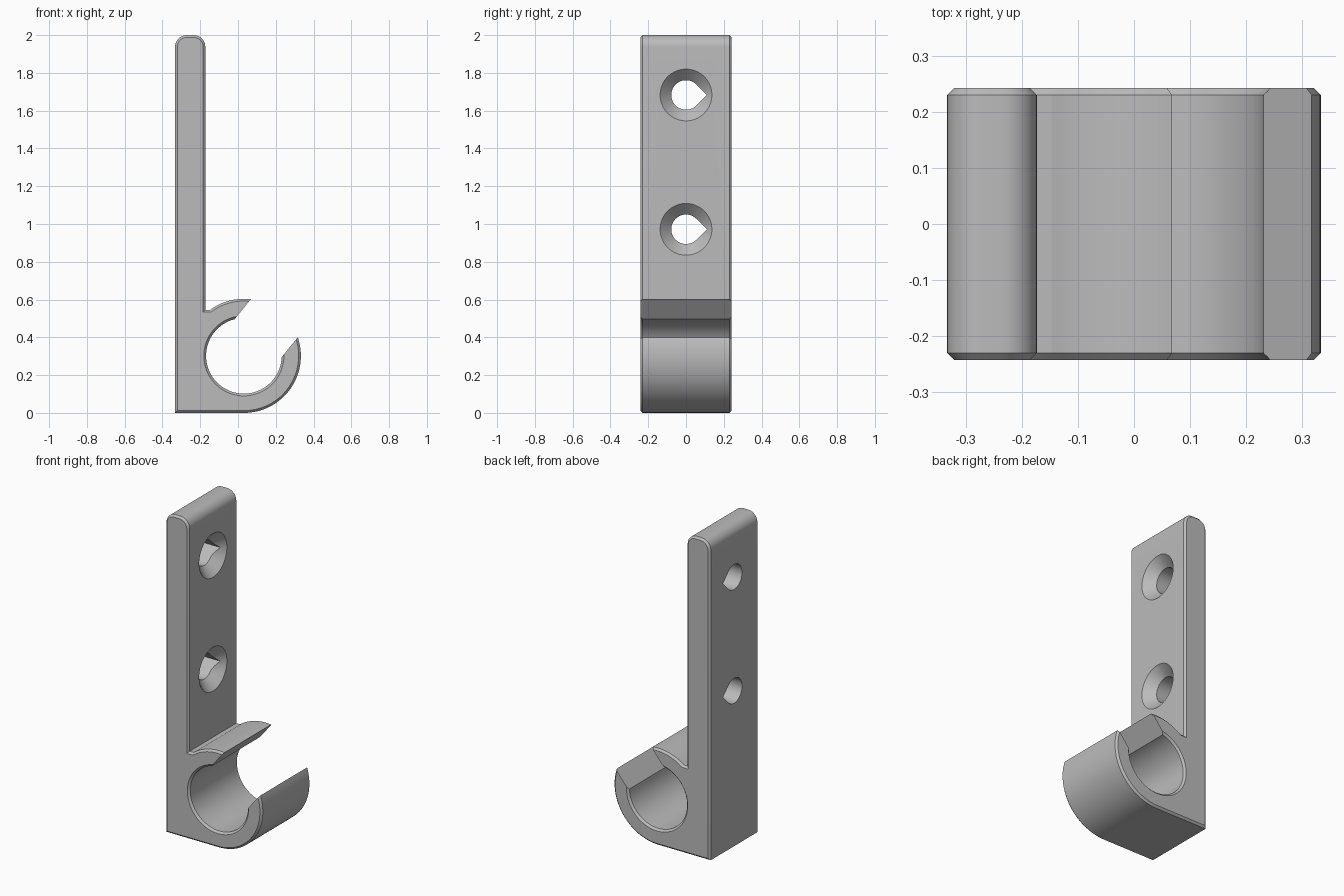
import bpy, bmesh
from math import sin, cos, pi, radians, sqrt
from mathutils import Vector, Matrix

cube = bpy.data.objects.get("Cube")
if cube:
    bpy.data.objects.remove(cube)

HALF = 0.242                     # half depth
CHAMFER = 0.012
BACK, FACE, TOP = -0.333, -0.173, 2.0
RING = Vector((0.031, 0.302))    # clip centre in x, z
R_OUT, R_IN = 0.302, 0.2

grey = bpy.data.materials.new("plain grey")
grey.use_nodes = True
grey.diffuse_color = (0.5, 0.5, 0.5, 1)
grey.node_tree.nodes["Principled BSDF"].inputs["Base Color"].default_value = (0.5, 0.5, 0.5, 1)


def arc(cx, cz, r, start, end, n):
    angles = [radians(start + (end - start) * i / n) for i in range(n + 1)]
    return [(cx + r * cos(a), cz + r * sin(a)) for a in angles]


def make_object(name, bm):
    bmesh.ops.recalc_face_normals(bm, faces=bm.faces)
    mesh = bpy.data.meshes.new(name)
    bm.to_mesh(mesh)
    bm.free()
    mesh.materials.append(grey)
    obj = bpy.data.objects.new(name, mesh)
    bpy.context.collection.objects.link(obj)
    return obj


def prism(name, outline, axis, low, high, chamfer=0):
    """Extrude a closed outline along y (outline in x, z) or x (outline in y, z)."""
    bm = bmesh.new()
    place = (lambda p, t: (p[0], t, p[1])) if axis == "y" else (lambda p, t: (t, p[0], p[1]))
    ends = [[bm.verts.new(place(p, t)) for p in outline] for t in (low, high)]
    caps = [bm.faces.new(ring) for ring in ends]
    for i in range(len(outline)):
        j = (i + 1) % len(outline)
        bm.faces.new((ends[0][i], ends[0][j], ends[1][j], ends[1][i]))
    bmesh.ops.recalc_face_normals(bm, faces=bm.faces)
    if chamfer:
        rim = [e for cap in caps for e in cap.edges]
        bmesh.ops.bevel(bm, geom=rim, offset=chamfer, segments=1, affect="EDGES")
    return make_object(name, bm)


def lathe(name, profile, matrix, n=72):
    """Closed solid of (distance along axis, radius) rings."""
    bm = bmesh.new()
    rings = [[bm.verts.new(matrix @ Vector((r * cos(2 * pi * i / n), r * sin(2 * pi * i / n), t)))
              for i in range(n)] for t, r in profile]
    for a, b in zip(rings, rings[1:]):
        for i in range(n):
            j = (i + 1) % n
            bm.faces.new((a[i], a[j], b[j], b[i]))
    bm.faces.new(rings[0])
    bm.faces.new(rings[-1])
    return make_object(name, bm)


# Body: back plate with rounded top, shelf and round clip as one outline
shelf = 0.546
round_top = 0.062
join = 180 - 57.3 * ((shelf - RING.y) / R_OUT)
join_dx = -sqrt(R_OUT ** 2 - (shelf - RING.y) ** 2)
join = Vector((1, 0)).angle(Vector((join_dx, shelf - RING.y))) * 180 / pi
outline = [(BACK, 0)]
outline += arc(RING.x, RING.y, R_OUT, -90, join, 56)
outline += [(FACE, shelf)]
outline += arc(FACE - round_top, TOP - round_top, round_top, 0, 90, 10)
outline += arc(BACK + round_top, TOP - round_top, round_top, 90, 180, 10)
body = prism("wall_clip", outline, "y", -HALF, HALF, CHAMFER)

# Clip bore, chamfered at both mouths
over = 0.03
bore = lathe("bore_cutter",
             [(-HALF + CHAMFER - over, R_IN + over), (-HALF + CHAMFER, R_IN),
              (HALF - CHAMFER, R_IN), (HALF - CHAMFER + over, R_IN + over)],
             Matrix.Translation((RING.x, 0, RING.y)) @ Matrix.Rotation(-pi / 2, 4, "X"))

# Slanted mouth of the clip
along = Vector((cos(radians(51)), sin(radians(51))))
side = Vector((along.y, -along.x)) * 0.16
mouth = prism("mouth_cutter",
              [RING - side, RING + side, RING + side + along * 0.5, RING - side + along * 0.5],
              "y", -0.4, 0.4)
cutters = [bore, mouth]

# Teardrop screw holes with countersinks
hole = 0.078
for height in (0.972, 1.683):
    drop = arc(0, height, hole, 45, 315, 36) + [(hole * sqrt(2), height)]
    cutters.append(prism("screw_hole_cutter", drop, "x", -0.5, 0))
    cutters.append(lathe("countersink_cutter", [(FACE - 0.07, 0.067), (FACE + 0.01, 0.147)],
                         Matrix.Translation((0, 0, height)) @ Matrix.Rotation(pi / 2, 4, "Y")))

# Cut, then keep only the finished body
for cutter in cutters:
    cutter.hide_render = True
    mod = body.modifiers.new(cutter.name, "BOOLEAN")
    mod.operation, mod.solver, mod.object = "DIFFERENCE", "EXACT", cutter
bpy.context.view_layer.update()
result = bpy.data.meshes.new_from_object(body.evaluated_get(bpy.context.evaluated_depsgraph_get()))
body.modifiers.clear()
body.data = result
for cutter in cutters:
    bpy.data.objects.remove(cutter)

bpy.ops.object.select_all(action="DESELECT")
body.select_set(True)
bpy.context.view_layer.objects.active = body
bpy.ops.object.shade_smooth_by_angle(angle=radians(25))
